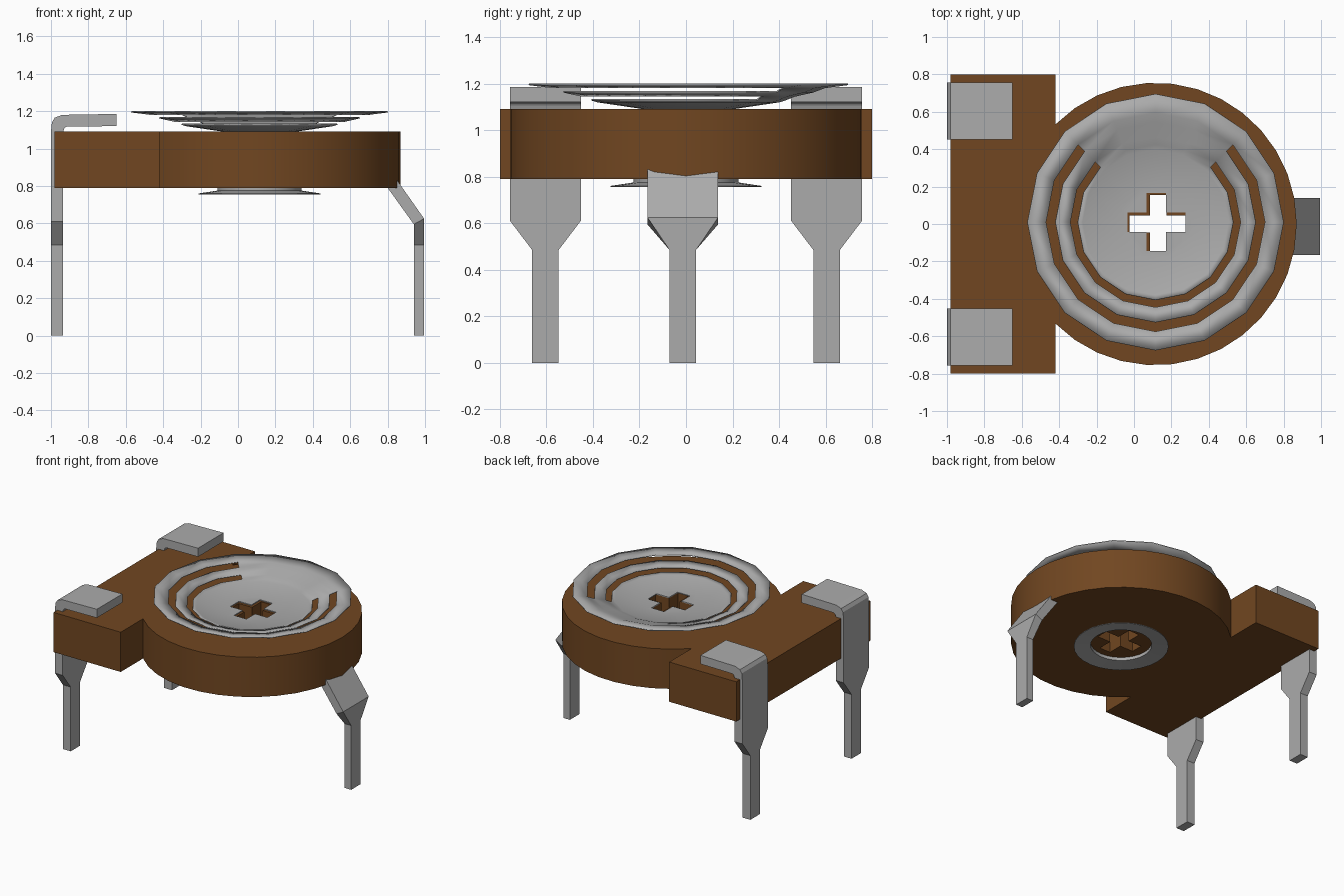
import bpy, bmesh
from math import cos, sin, radians, acos, pi
from mathutils import Vector

CX, CY = 0.115, 0.01        # axis of the rotor

if "Cube" in bpy.data.objects:
    bpy.data.objects.remove(bpy.data.objects["Cube"])


def material(name, color):
    m = bpy.data.materials.new(name)
    m.use_nodes = True
    m.diffuse_color = color
    m.node_tree.nodes["Principled BSDF"].inputs["Base Color"].default_value = color
    return m


brown = material("brown phenolic", (0.165, 0.062, 0.015, 1))
metal = material("tinned metal", (0.41, 0.41, 0.41, 1))


def finish(name, bm, mat):
    bmesh.ops.recalc_face_normals(bm, faces=bm.faces)
    mesh = bpy.data.meshes.new(name)
    bm.to_mesh(mesh)
    bm.free()
    obj = bpy.data.objects.new(name, mesh)
    bpy.context.collection.objects.link(obj)
    obj.data.materials.append(mat)
    return obj


def smooth(obj, angle=30):
    bpy.ops.object.select_all(action="DESELECT")
    obj.select_set(True)
    bpy.context.view_layer.objects.active = obj
    bpy.ops.object.shade_smooth_by_angle(angle=radians(angle))


def prism(name, outline, z0, z1, mat):
    bm = bmesh.new()
    face = bm.faces.new([bm.verts.new((x, y, z0)) for x, y in outline])
    top = bmesh.ops.extrude_face_region(bm, geom=[face])["geom"]
    bmesh.ops.translate(bm, vec=(0, 0, z1 - z0),
                        verts=[v for v in top if isinstance(v, bmesh.types.BMVert)])
    return finish(name, bm, mat)


def cut(obj, cutter):
    mod = obj.modifiers.new("cross slot", "BOOLEAN")
    mod.operation = "DIFFERENCE"
    mod.solver = "EXACT"
    mod.object = cutter
    cutter.hide_render = True
    cutter.hide_viewport = True


def cross_cutter(name, x, y, z0, z1, arm, half):
    quarter = [(half, -half), (arm, -half), (arm, half)]
    pts = []
    for k in range(4):
        c, s = round(cos(k * pi / 2)), round(sin(k * pi / 2))
        pts += [(x + px * c - py * s, y + px * s + py * c) for px, py in quarter]
    return prism(name, pts, z0, z1, metal)


# Body: round housing joined to a rectangular terminal block
R, BX = 0.755, -0.42
end = acos((BX - CX) / R)
steps = 26
outline = [(-0.98, 0.8), (-0.98, -0.8), (BX, -0.8)]
outline += [(CX + R * cos(a), R * sin(a))
            for a in (-end + 2 * end * i / steps for i in range(steps + 1))]
outline += [(BX, 0.8)]
body = prism("body", outline, 0.79, 1.09, brown)
cut(body, cross_cutter("body_slot_cutter", 0.13, 0.0, 0.7, 1.3, 0.155, 0.045))
smooth(body)

# Rotor dish: stepped cone with two concentric slots open over 270 degrees
SIDES = 16
profile = [(0.685, 1.2), (0.585, 1.187), (0.535, 1.168), (0.455, 1.15),
           (0.415, 1.134), (0.39, 1.126), (0.2, 1.098)]
slots = (1, 3)
bm = bmesh.new()
rings = [[bm.verts.new((CX + r * cos(a), CY + r * sin(a), z))
          for a in (2 * pi * i / SIDES for i in range(SIDES))]
         for r, z in profile]
for j in range(len(rings) - 1):
    for i in range(SIDES):
        bridge = 2 <= i < 6
        if j in slots and not bridge:
            continue
        k = (i + 1) % SIDES
        bm.faces.new((rings[j][i], rings[j][k], rings[j + 1][k], rings[j + 1][i]))
bm.faces.new(rings[-1])
dish = finish("rotor_dish", bm, metal)
# keep the sheet's outer side upward
if sum(p.normal.z for p in dish.data.polygons) < 0:
    dish.data.flip_normals()
smooth(dish)
solid = dish.modifiers.new("sheet thickness", "SOLIDIFY")
solid.thickness = 0.007
solid.offset = -1
cut(dish, cross_cutter("dish_slot_cutter", 0.12, CY, 1.0, 1.3, 0.155, 0.052))

# Flared rivet under the body
flare = [(0.21, 0.79), (0.21, 0.766), (0.325, 0.755), (0.325, 0.76),
         (0.225, 0.775), (0.225, 0.79)]
bm = bmesh.new()
N = 28
loops = [[bm.verts.new((CX + r * cos(2 * pi * i / N), r * sin(2 * pi * i / N), z))
          for i in range(N)] for r, z in flare]
for j in range(len(loops)):
    a, b = loops[j], loops[(j + 1) % len(loops)]
    for i in range(N):
        k = (i + 1) % N
        bm.faces.new((a[i], a[k], b[k], b[i]))
smooth(finish("rivet_flange", bm, metal))


# Terminals: strips lofted through (outer x, z, inner x, z, half width)
def terminal(name, stations, y):
    bm = bmesh.new()
    rows = [[bm.verts.new(p) for p in ((xo, y - w, zo), (xo, y + w, zo),
                                       (xi, y + w, zi), (xi, y - w, zi))]
            for xo, zo, xi, zi, w in stations]
    for a, b in zip(rows, rows[1:]):
        for i in range(4):
            k = (i + 1) % 4
            bm.faces.new((a[i], a[k], b[k], b[i]))
    bm.faces.new(rows[0])
    bm.faces.new(rows[-1])
    return finish(name, bm, metal)


WIDE, PIN = 0.152, 0.057
clip = [(-1, 0, -0.935, 0, PIN), (-1, 0.485, -0.935, 0.485, PIN),
        (-1, 0.61, -0.935, 0.61, WIDE), (-1, 1.09, -0.935, 1.09, WIDE),
        (-0.995, 1.14, -0.93, 1.105, WIDE), (-0.98, 1.165, -0.925, 1.112, WIDE),
        (-0.94, 1.18, -0.915, 1.117, WIDE), (-0.65, 1.185, -0.65, 1.12, WIDE)]
for side, label in ((-1, "front"), (1, "back")):
    terminal(label + "_clip_terminal", clip, side * 0.604)

wiper = [(0.995, 0, 0.94, 0, PIN), (0.995, 0.485, 0.94, 0.485, PIN),
         (0.995, 0.625, 0.94, 0.595, WIDE), (0.865, 0.81, 0.80, 0.79, WIDE),
         (0.84, 0.845, 0.775, 0.825, WIDE)]
terminal("wiper_terminal", wiper, -0.014)
